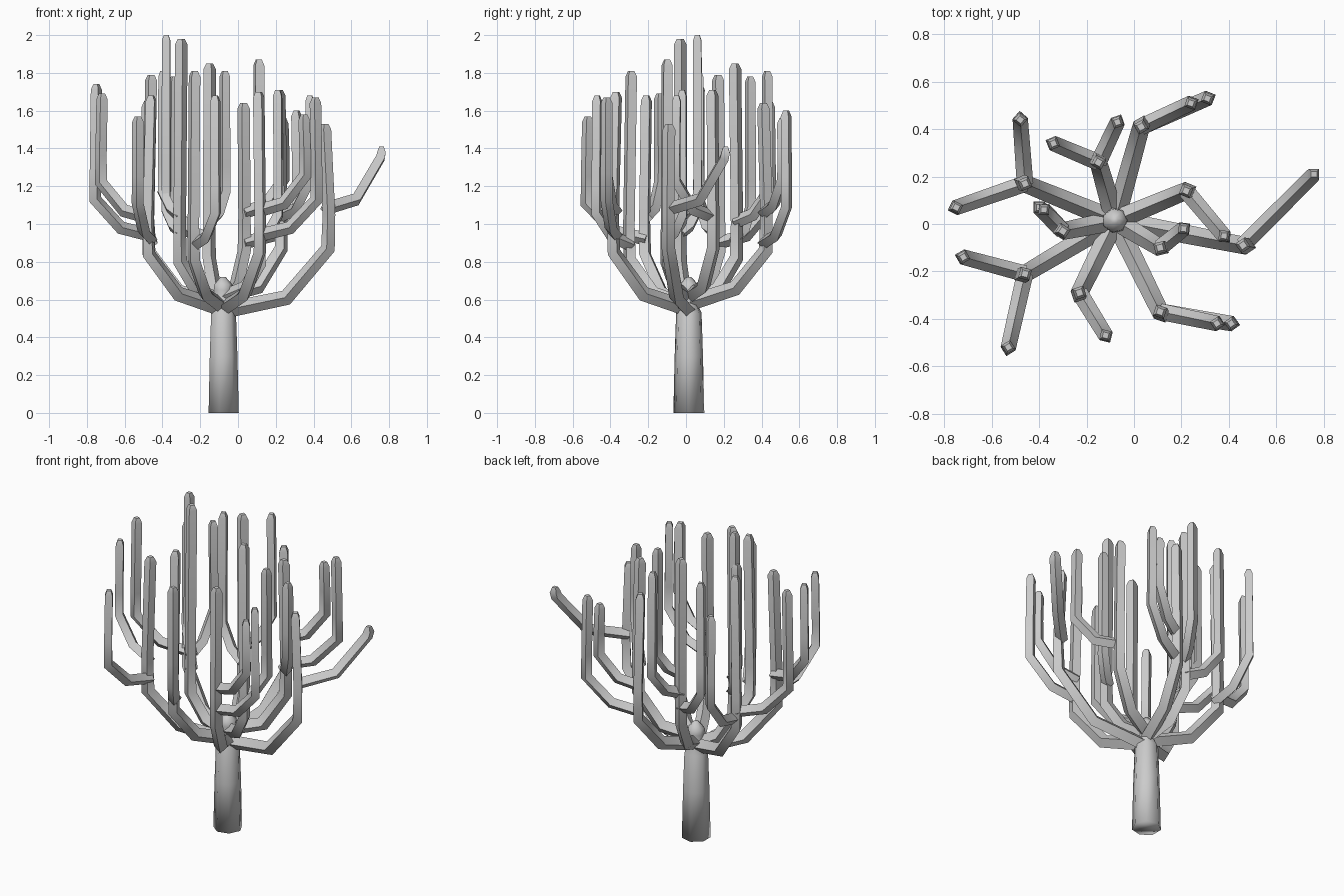
import bpy, bmesh, math
from mathutils import Vector

if "Cube" in bpy.data.objects:
    bpy.data.objects.remove(bpy.data.objects["Cube"])

AXIS = Vector((-0.08, 0.015, 0))


def loft(name, rings):
    # skin a list of equal rings and close both ends
    bm = bmesh.new()
    loops = [[bm.verts.new(p) for p in r] for r in rings]
    n = len(loops[0])
    for a, b in zip(loops, loops[1:]):
        for i in range(n):
            j = (i + 1) % n
            bm.faces.new((a[i], a[j], b[j], b[i]))
    bm.faces.new(loops[0][::-1])
    bm.faces.new(loops[-1])
    bmesh.ops.recalc_face_normals(bm, faces=bm.faces)
    me = bpy.data.meshes.new(name)
    bm.to_mesh(me)
    bm.free()
    ob = bpy.data.objects.new(name, me)
    bpy.context.collection.objects.link(ob)
    for p in me.polygons:
        p.use_smooth = True
    me.set_sharp_from_angle(angle=math.radians(95 if len(rings) > 6 else 40))
    return ob


def arm(name, start, end, bend, top, r0, r1):
    # four-sided arm lying in the vertical plane from start to end
    d = Vector((end[0] - start[0], end[1] - start[1], 0))
    length = d.length
    d.normalize()
    side = Vector((-d.y, d.x, 0))
    s = Vector(start)
    prof = [(f * length, z) for f, z in bend]
    prof += [(length, top - 0.03), (length, top)]
    pts = [s + d * u + Vector((0, 0, z - s.z)) for u, z in prof]
    rings = []
    last = len(pts) - 1
    for i, p in enumerate(pts):
        a = (p - pts[i - 1]).normalized() if i else (pts[1] - p).normalized()
        b = (pts[i + 1] - p).normalized() if i < last else a
        t = (a + b).normalized()
        nrm = t.cross(side)
        r = r0 + (r1 - r0) * min(1, i / 3)
        if i == last:
            r *= 0.55
        k = 1 / max(0.7, t.dot(a))
        rings.append([p + nrm * r * k, p + side * r, p - nrm * r * k, p - side * r])
    return loft(name, rings)


# Trunk with a small knob on top
trunk = [(0, .084), (.3, .077), (.53, .069), (.58, .045), (.65, .054), (.68, .05), (.72, .014)]
loft("trunk", [[AXIS + Vector((r * math.cos(i * math.tau / 7), r * math.sin(i * math.tau / 7), z))
                for i in range(7)] for z, r in trunk])

# Limbs: (x, y, top, root z, elbow z, knee z, [offshoots: x, y, top, root z])
limbs = [
    (.03, .41, 1.64, .58, .66, .86, [(.31, .53, 1.60, .90), (.24, .51, 1.56, 1.06)]),
    (.22, .14, 1.71, .62, .67, .87, [(.38, -.05, 1.68, 1.04)]),
    (.46, -.09, 1.53, .54, .61, .87, [(.76, .21, 1.41, 1.08)]),
    (.11, -.10, 1.87, .61, .66, .79, [(.21, -.02, 1.71, .92)]),
    (.11, -.37, 1.70, .55, .63, .85, [(.41, -.42, 1.67, .94), (.35, -.42, 1.58, 1.07)]),
    (-.23, -.29, 1.81, .56, .63, .81, [(-.12, -.47, 1.68, .89)]),
    (-.46, -.21, 1.68, .55, .63, .84, [(-.72, -.14, 1.69, 1.03), (-.53, -.52, 1.57, .92)]),
    (-.30, -.03, 1.98, .58, .65, .80, [(-.38, .06, 2.00, .95), (-.40, .07, 1.81, 1.04)]),
    (-.46, .17, 1.79, .57, .64, .85, [(-.75, .07, 1.74, .94), (-.48, .44, 1.65, .90)]),
    (-.15, .26, 1.85, .59, .65, .82, [(-.07, .43, 1.81, 1.01), (-.34, .34, 1.78, .92)]),
]
for n, (x, y, top, z0, z1, z2, shoots) in enumerate(limbs, 1):
    bend = [(0, z0), (.62, z1), (1.03, z2), (1.04, z2 + .18)]
    arm(f"limb_{n}", (AXIS.x, AXIS.y, z0), (x, y), bend, top, .042, .034)
    for m, (sx, sy, stop, s0) in enumerate(shoots, 1):
        if stop < 1.45:   # the one slanting offshoot
            b = [(0, s0), (.55, s0 + .05), (.98, s0 + .27)]
        else:
            k = min(1, math.hypot(sx - x, sy - y) / .25)
            b = [(0, s0), (.55, s0 + .04), (1.02, s0 + .06 + .13 * k), (1.02, s0 + .2 + .13 * k)]
        arm(f"offshoot_{n}_{m}", (x, y, s0), (sx, sy), b, stop, .035, .031)
